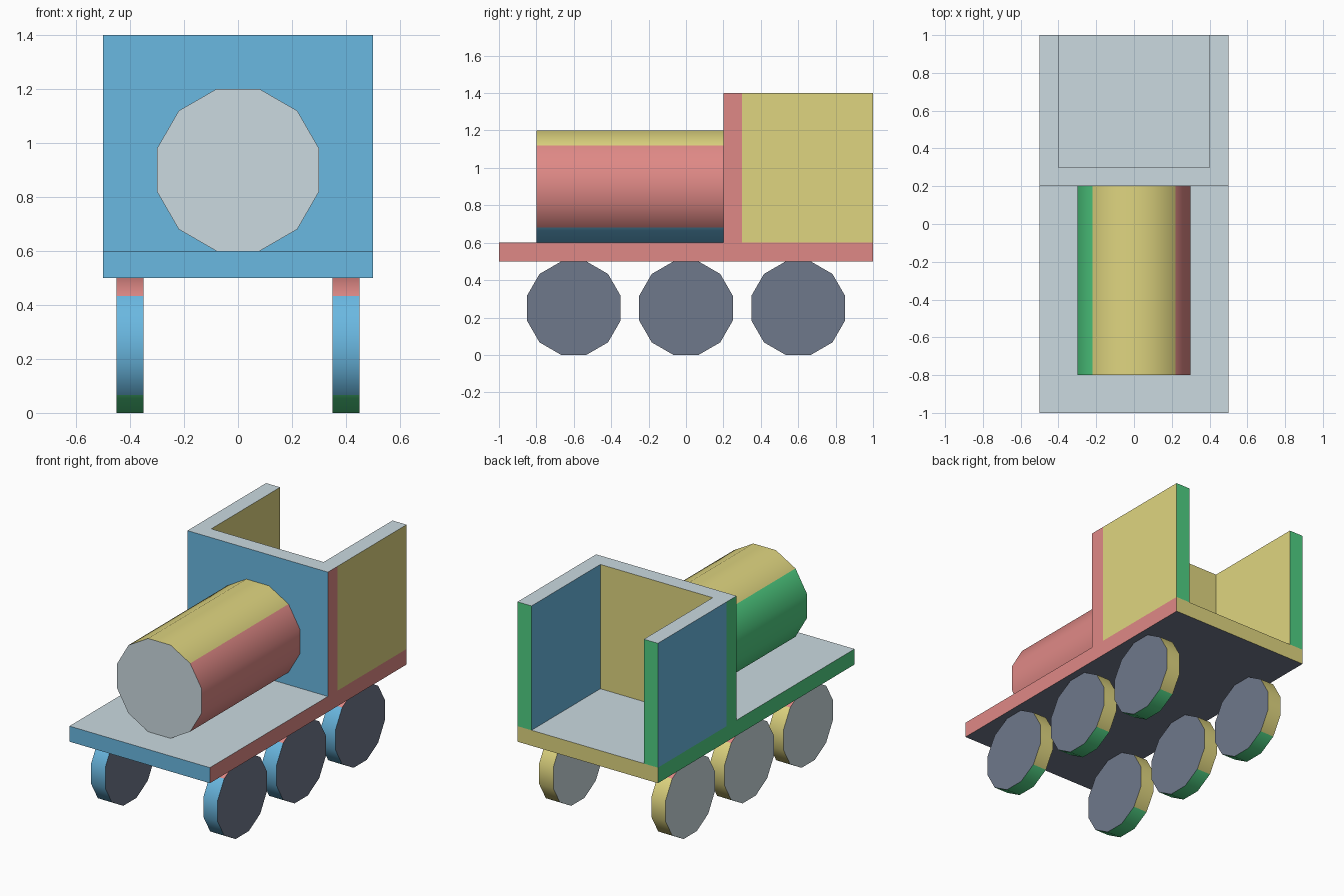
import bpy
import bmesh
import math
from mathutils import Matrix, Vector

if "Cube" in bpy.data.objects:
    bpy.data.objects.remove(bpy.data.objects["Cube"], do_unlink=True)


def linear(c):
    c /= 255
    return c / 12.92 if c <= 0.04045 else ((c + 0.055) / 1.055) ** 2.4


def make_material(name, rgb):
    mat = bpy.data.materials.new(name)
    col = [linear(c) for c in rgb] + [1.0]
    mat.diffuse_color = col
    mat.use_nodes = True
    mat.node_tree.nodes["Principled BSDF"].inputs["Base Color"].default_value = col
    return mat


# One colour for each direction of a toy block
BLUE, YELLOW, RED, GREEN, PALE, SLATE = range(6)
MATERIALS = [
    make_material("sky blue", (106, 184, 225)),
    make_material("straw yellow", (223, 213, 128)),
    make_material("coral red", (223, 137, 134)),
    make_material("leaf green", (80, 207, 131)),
    make_material("pale grey", (203, 218, 224)),
    make_material("slate grey", (111, 120, 139)),
]


def finish(name, bm, colours, smooth=False):
    """Colour each face by the main direction it faces, then make the object."""
    for f in bm.faces:
        f.normal_update()
        f.material_index = max(colours, key=lambda s: f.normal.dot(Vector(s[0])))[1]
        f.smooth = smooth
    if smooth:
        for e in bm.edges:
            e.smooth = e.calc_face_angle(0) < math.radians(40)
    mesh = bpy.data.meshes.new(name)
    bm.to_mesh(mesh)
    bm.free()
    for mat in MATERIALS:
        mesh.materials.append(mat)
    obj = bpy.data.objects.new(name, mesh)
    bpy.context.collection.objects.link(obj)


def sides(px, nx, py, ny, pz, nz):
    return [((1, 0, 0), px), ((-1, 0, 0), nx), ((0, 1, 0), py),
            ((0, -1, 0), ny), ((0, 0, 1), pz), ((0, 0, -1), nz)]


def box(name, lo, hi, colours):
    lo, hi = Vector(lo), Vector(hi)
    bm = bmesh.new()
    bmesh.ops.create_cube(bm, size=1)
    bmesh.ops.scale(bm, vec=hi - lo, verts=bm.verts)
    bmesh.ops.translate(bm, vec=(lo + hi) / 2, verts=bm.verts)
    finish(name, bm, colours)


def drum(name, centre, apothem, length, axis, colours):
    """Twelve-sided cylinder with a flat side on top, lying along an axis."""
    bm = bmesh.new()
    r = apothem / math.cos(math.radians(15))
    bmesh.ops.create_cone(bm, cap_ends=True, segments=12, radius1=r, radius2=r,
                          depth=length)
    # half a segment of turn puts flat sides on the main directions
    turn = Matrix.Rotation(math.radians(15), 4, 'Z')
    lay = Matrix.Rotation(math.radians(90), 4, 'X' if axis == 'Y' else 'Y')
    bmesh.ops.transform(bm, matrix=Matrix.Translation(centre) @ lay @ turn,
                        verts=bm.verts)
    finish(name, bm, colours, smooth=True)


# Chassis and cab walls
block = sides(RED, GREEN, YELLOW, BLUE, PALE, SLATE)
turned = sides(YELLOW, BLUE, GREEN, RED, PALE, SLATE)
box("base_plate", (-0.5, -1, 0.5), (0.5, 1, 0.6), block)
box("cab_front_wall", (-0.5, 0.2, 0.6), (0.5, 0.3, 1.4), block)
box("cab_left_wall", (0.4, 0.3, 0.6), (0.5, 1, 1.4), turned)
box("cab_right_wall", (-0.5, 0.3, 0.6), (-0.4, 1, 1.4), turned)

# Boiler
drum("boiler", (0, -0.3, 0.9), 0.3, 1.0, 'Y',
     sides(RED, GREEN, SLATE, PALE, YELLOW, BLUE))

# Wheels
wheel_sides = sides(SLATE, PALE, YELLOW, BLUE, RED, GREEN)
for side, x in (("left", 0.4), ("right", -0.4)):
    for place, y in (("front", -0.6), ("middle", 0.0), ("back", 0.6)):
        drum(f"{place}_{side}_wheel", (x, y, 0.25), 0.25, 0.1, 'X', wheel_sides)
